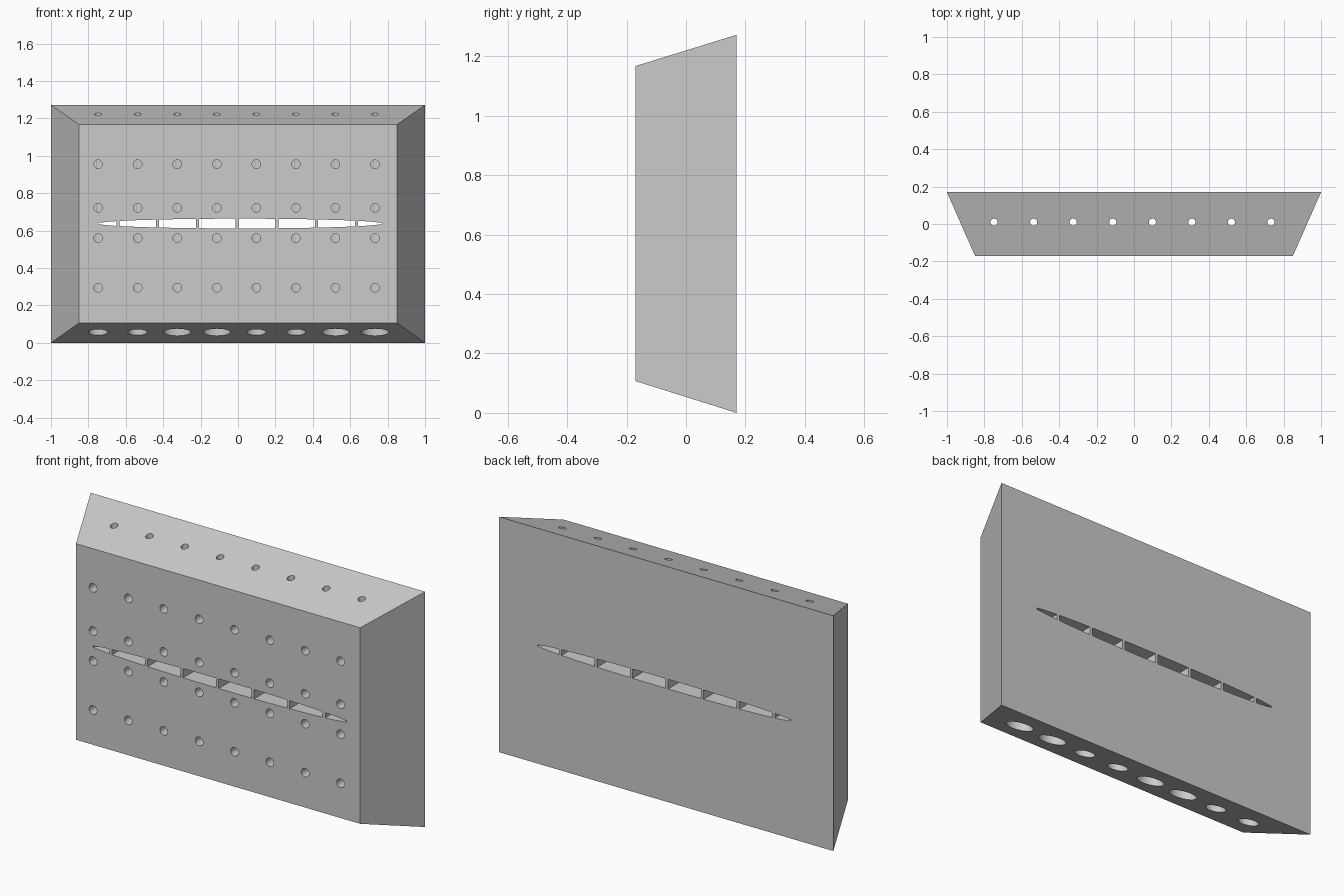
import bpy, bmesh, math

if "Cube" in bpy.data.objects:
    bpy.data.objects.remove(bpy.data.objects["Cube"])

COLS = [-0.748 + 0.2115 * i for i in range(8)]

grey = bpy.data.materials.new("light grey")
grey.diffuse_color = (0.6, 0.6, 0.6, 1)
grey.use_nodes = True
grey.node_tree.nodes["Principled BSDF"].inputs["Base Color"].default_value = grey.diffuse_color


def make_object(name, bm):
    bmesh.ops.recalc_face_normals(bm, faces=bm.faces)
    mesh = bpy.data.meshes.new(name)
    bm.to_mesh(mesh)
    bm.free()
    mesh.materials.append(grey)
    ob = bpy.data.objects.new(name, mesh)
    bpy.context.collection.objects.link(ob)
    return ob


def prism(bm, start, end):
    """Closed solid between two matching outlines."""
    a = [bm.verts.new(p) for p in start]
    b = [bm.verts.new(p) for p in end]
    n = len(a)
    bm.faces.new(a)
    bm.faces.new(b[::-1])
    for i in range(n):
        bm.faces.new((a[i], b[i], b[(i + 1) % n], a[(i + 1) % n]))


def ring(n=32):
    return [(math.cos(2 * math.pi * i / n), math.sin(2 * math.pi * i / n))
            for i in range(n)]


def vertical_bore(bm, x, y, rx, ry, z0, z1):
    prism(bm, *[[(x + rx * c, y + ry * s, z) for c, s in ring()] for z in (z0, z1)])


def front_bore(bm, x, z, r, y0, y1):
    prism(bm, *[[(x + r * c, y, z + r * s) for c, s in ring()] for y in (y0, y1)])


# Block tapering towards the front
bm = bmesh.new()
back = [(-1, 0.17, 0), (1, 0.17, 0), (1, 0.17, 1.272), (-1, 0.17, 1.272)]
front = [(-0.85, -0.17, 0.107), (0.85, -0.17, 0.107),
         (0.85, -0.17, 1.167), (-0.85, -0.17, 1.167)]
prism(bm, back, front)
block = make_object("tapered_block", bm)

cutters = []

# Wide chambers rising from the underside
bm = bmesh.new()
for i, x in enumerate(COLS):
    rx, ry = (0.073, 0.06) if i % 4 > 1 else (0.052, 0.05)
    vertical_bore(bm, x, -0.01, rx, ry, -0.1, 0.59 if i < 3 else 0.632)
cutters.append(make_object("chamber_cutter", bm))

# Narrow channels from the top
bm = bmesh.new()
for x in COLS:
    vertical_bore(bm, x, 0.01, 0.019, 0.019, 0.58, 1.4)
cutters.append(make_object("channel_cutter", bm))

# Four rows of front ports
bm = bmesh.new()
for z, depth in ((0.955, 0.026), (0.722, 0.026), (0.56, 0.012), (0.295, 0.012)):
    for x in COLS:
        front_bore(bm, x, z, 0.023, -0.3, depth)
cutters.append(make_object("port_cutter", bm))

# Lens-shaped slot through the block, split by thin ribs
bm = bmesh.new()
edges = [-0.747] + [-0.642 + 0.2125 * i for i in range(7)] + [0.769]
for i in range(8):
    x0 = edges[i] + (0.008 if i > 0 else 0)
    x1 = edges[i + 1] - (0.008 if i < 7 else 0)
    upper, lower = [], []
    for k in range(9):
        x = x0 + (x1 - x0) * k / 8
        h = max(0.004, 0.026 * math.sqrt(max(0, 1 - ((x - 0.011) / 0.758) ** 2)))
        upper.append((x, 0.638 + h))
        lower.append((x, 0.638 - h))
    outline = lower + upper[::-1]
    prism(bm, *[[(x, y, z) for x, z in outline] for y in (-0.3, 0.3)])
cutters.append(make_object("slot_cutter", bm))

# Cut everything out of the block
bpy.context.view_layer.objects.active = block
for c in cutters:
    c.hide_render = True
    m = block.modifiers.new(c.name, 'BOOLEAN')
    m.operation = 'DIFFERENCE'
    m.solver = 'EXACT'
    m.object = c
    bpy.ops.object.modifier_apply(modifier=m.name)
for c in cutters:
    bpy.data.objects.remove(c)

bpy.ops.object.select_all(action='DESELECT')
block.select_set(True)
bpy.ops.object.shade_smooth_by_angle(angle=math.radians(25))
